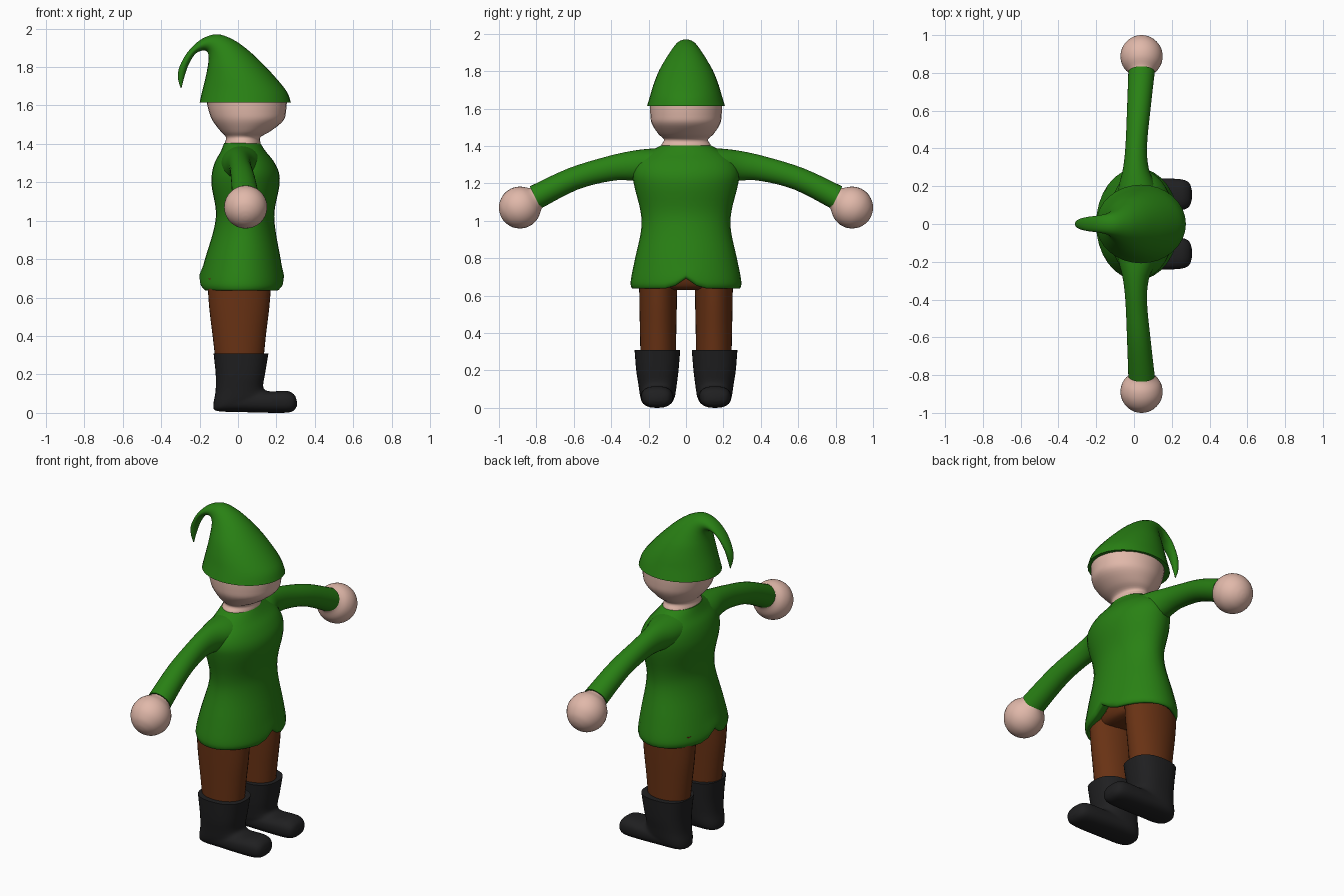
import bpy, bmesh, math
from mathutils import Vector

SEG, STEPS = 32, 4


def material(name, rgb):
    m = bpy.data.materials.new(name)
    m.diffuse_color = (*rgb, 1)
    return m


GREEN = material("green_cloth", (0.022, 0.22, 0.007))
BROWN = material("brown_cloth", (0.14, 0.032, 0.007))
SKIN = material("skin", (0.75, 0.48, 0.40))
BLACK = material("black_leather", (0.014, 0.014, 0.015))


def smooth_sections(secs):
    """Catmull-Rom interpolation between cross-sections."""
    s = [secs[0]] + list(secs) + [secs[-1]]
    out = []
    for i in range(1, len(s) - 2):
        for k in range(STEPS):
            t = k / STEPS
            out.append([0.5 * (2 * b + (c - a) * t + (2 * a - 5 * b + 4 * c - d) * t * t
                               + (3 * b - a - 3 * c + d) * t ** 3)
                        for a, b, c, d in zip(*s[i - 1:i + 3])])
    out.append(list(secs[-1]))
    return out


def loft(name, mat, secs, place, power=1.0, deform=None):
    """Section: two opposite points (p, q) in a plane, half width, width-axis centre."""
    bm = bmesh.new()
    rings = []
    for pa, pb, qa, qb, w, c in smooth_sections(secs):
        ring = []
        for i in range(SEG):
            a = 2 * math.pi * i / SEG
            ca = math.copysign(abs(math.cos(a)) ** power, math.cos(a))
            sa = math.copysign(abs(math.sin(a)) ** power, math.sin(a))
            v = Vector(place((pa + qa) / 2 + ca * (pa - qa) / 2,
                             (pb + qb) / 2 + ca * (pb - qb) / 2, c + w * sa))
            ring.append(bm.verts.new(deform(v) if deform else v))
        rings.append(ring)
    for r0, r1 in zip(rings, rings[1:]):
        for i in range(SEG):
            j = (i + 1) % SEG
            bm.faces.new((r0[i], r0[j], r1[j], r1[i]))
    bm.faces.new(rings[0])
    bm.faces.new(rings[-1])
    bmesh.ops.recalc_face_normals(bm, faces=bm.faces)
    me = bpy.data.meshes.new(name)
    bm.to_mesh(me)
    bm.free()
    me.materials.append(mat)
    ob = bpy.data.objects.new(name, me)
    bpy.context.collection.objects.link(ob)
    bpy.ops.object.select_all(action='DESELECT')
    ob.select_set(True)
    bpy.context.view_layer.objects.active = ob
    bpy.ops.object.shade_smooth_by_angle(angle=math.radians(40))
    return ob


def level(rows, c=0.0):
    """Horizontal sections from (z, x min, x max, half depth)."""
    return [(x1, z, x0, z, w, c) for z, x0, x1, w in rows]


def upright(a, b, t):
    return (a, t, b)


# Tunic with flared hem, split slightly at the middle front and back
def hem_notch(v):
    f = max(0.0, min(1.0, (0.76 - v.z) / 0.12))
    v.z += 0.055 * f * math.exp(-(v.y / 0.05) ** 2)
    return v


loft("tunic", GREEN, level([
    (0.67, -0.15, 0.17, 0.245), (0.638, -0.18, 0.215, 0.28), (0.65, -0.197, 0.235, 0.294),
    (0.69, -0.199, 0.238, 0.294), (0.8, -0.172, 0.222, 0.272), (0.95, -0.127, 0.195, 0.24),
    (1.05, -0.115, 0.19, 0.243), (1.18, -0.137, 0.215, 0.275), (1.25, -0.135, 0.213, 0.285),
    (1.31, -0.118, 0.185, 0.265), (1.36, -0.09, 0.145, 0.21), (1.405, -0.072, 0.115, 0.13)]),
    upright, deform=hem_notch)

# Head and neck
loft("head", SKIN, level([
    (1.37, -0.075, 0.12, 0.14), (1.405, -0.068, 0.117, 0.132), (1.435, -0.063, 0.117, 0.118),
    (1.465, -0.09, 0.168, 0.148), (1.52, -0.132, 0.235, 0.183), (1.57, -0.152, 0.25, 0.191),
    (1.63, -0.166, 0.255, 0.192)]), upright)

# Pointed hat whose tip curls over backwards
loft("hat", GREEN, [(*s, 0.0) for s in [
    (0.275, 1.615, -0.2, 1.615, 0.208), (0.255, 1.67, -0.185, 1.68, 0.19),
    (0.20, 1.74, -0.17, 1.74, 0.170), (0.13, 1.815, -0.158, 1.80, 0.142),
    (0.05, 1.89, -0.153, 1.84, 0.108), (-0.03, 1.945, -0.155, 1.868, 0.078),
    (-0.11, 1.97, -0.165, 1.883, 0.057), (-0.19, 1.945, -0.19, 1.885, 0.045),
    (-0.26, 1.88, -0.225, 1.865, 0.038), (-0.305, 1.80, -0.258, 1.81, 0.028),
    (-0.312, 1.74, -0.28, 1.745, 0.016), (-0.298, 1.69, -0.294, 1.69, 0.003)]], upright)

# Trouser seat joining the legs
loft("trouser_seat", BROWN, level([
    (0.63, -0.09, 0.11, 0.09), (0.645, -0.135, 0.15, 0.2), (0.69, -0.15, 0.17, 0.24),
    (0.75, -0.14, 0.17, 0.23)]), upright)

# Hand: tapered wrist running into a ball
d, centre, r = Vector((0.86, -0.51)), Vector((0.888, 1.071)), 0.112
rings = [(Vector((0.785, 1.132)), 0.06), (Vector((0.805, 1.12)), 0.065)]
rings += [(centre + d * r * math.sin(a), r * math.cos(a))
          for a in map(math.radians, (-30, -5, 20, 45, 65, 80, 89))]
hand = []
for p, k in rings:
    n = Vector((-d.y, d.x)) * k
    hand.append((p.x + n.x, p.y + n.y, p.x - n.x, p.y - n.y, k, 0.04))

for side, tag in ((1, "left"), (-1, "right")):
    def sideways(a, b, t, s=side):
        return (t, s * a, b)

    def limb(a, b, t, s=side):
        return (a, s * t, b)

    # Sleeve
    loft(tag + "_sleeve", GREEN, [
        (0.10, 1.392, 0.12, 1.19, 0.115, 0.02), (0.20, 1.385, 0.20, 1.2, 0.098, 0.017),
        (0.30, 1.372, 0.29, 1.215, 0.068, 0.01), (0.43, 1.342, 0.40, 1.213, 0.057, 0.012),
        (0.63, 1.28, 0.58, 1.167, 0.062, 0.025), (0.835, 1.184, 0.777, 1.065, 0.07, 0.04)],
        sideways)
    loft(tag + "_hand", SKIN, hand, sideways)

    # Trouser leg
    loft(tag + "_leg", BROWN, level([
        (0.25, -0.115, 0.13, 0.094), (0.4, -0.132, 0.145, 0.097), (0.55, -0.15, 0.163, 0.1),
        (0.7, -0.16, 0.175, 0.102)], 0.149), limb)

    # Boot: shaft turning forwards into the foot
    loft(tag + "_boot", BLACK, [
        (0.158, 0.308, -0.127, 0.308, 0.122, 0.153), (0.14, 0.2, -0.116, 0.2, 0.113, 0.153),
        (0.131, 0.145, -0.117, 0.11, 0.103, 0.152), (0.138, 0.122, -0.128, 0.04, 0.096, 0.152),
        (0.16, 0.113, -0.11, 0.01, 0.09, 0.153), (0.19, 0.112, 0.0, 0.005, 0.088, 0.154),
        (0.225, 0.115, 0.14, 0.001, 0.086, 0.155), (0.265, 0.112, 0.25, 0.001, 0.08, 0.155),
        (0.295, 0.092, 0.29, 0.012, 0.062, 0.155), (0.306, 0.06, 0.306, 0.035, 0.025, 0.155)],
        limb, power=0.8)
